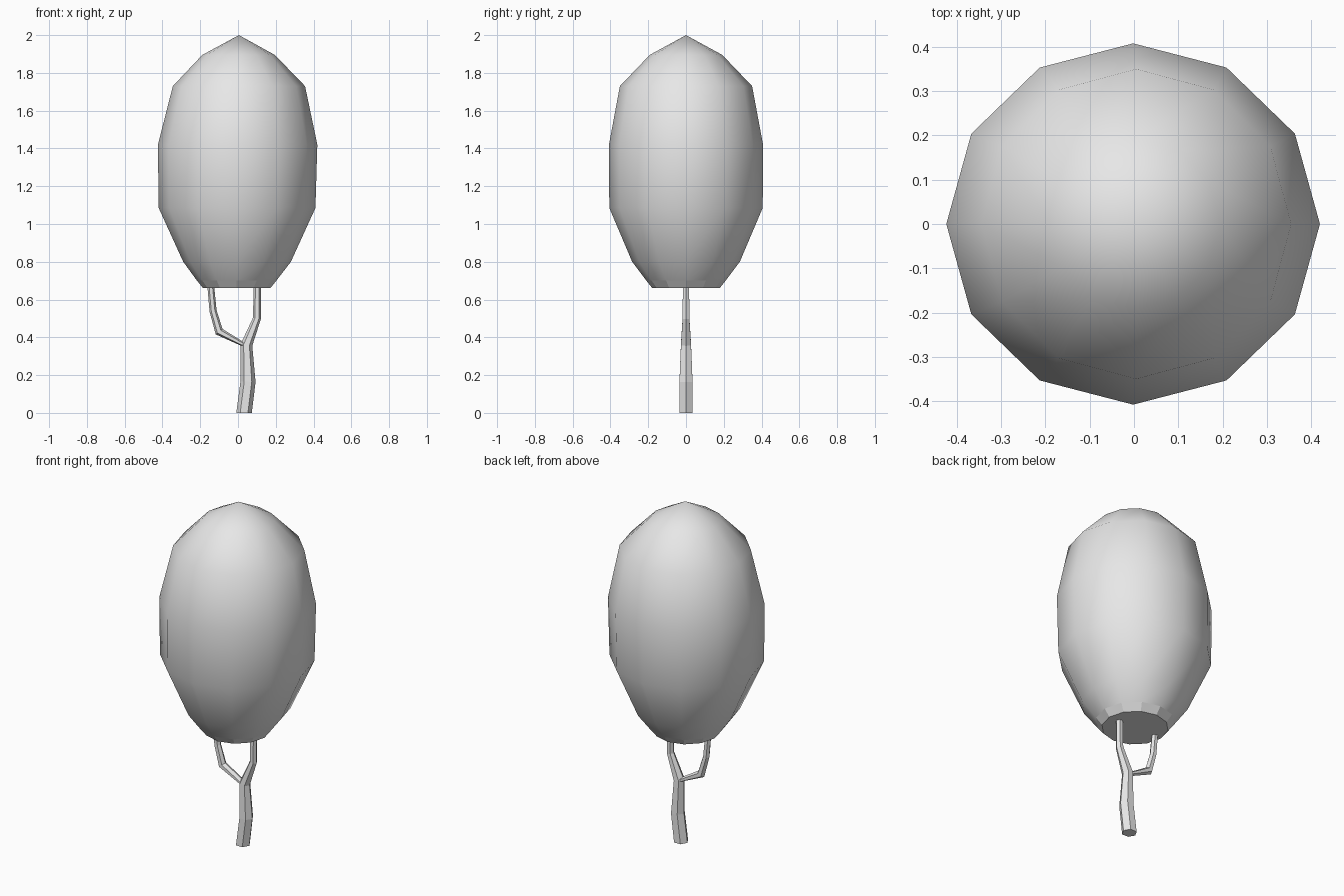
import bpy
import bmesh
from math import cos, sin, pi
from mathutils import Vector

cube = bpy.data.objects.get("Cube")
if cube:
    bpy.data.objects.remove(cube, do_unlink=True)

grey = bpy.data.materials.new("light_grey")
grey.use_nodes = True
grey.diffuse_color = (0.8, 0.8, 0.8, 1)
grey.node_tree.nodes["Principled BSDF"].inputs["Base Color"].default_value = (0.8, 0.8, 0.8, 1)


def finish(bm, name):
    bmesh.ops.recalc_face_normals(bm, faces=bm.faces)
    mesh = bpy.data.meshes.new(name)
    bm.to_mesh(mesh)
    bm.free()
    mesh.materials.append(grey)
    obj = bpy.data.objects.new(name, mesh)
    bpy.context.collection.objects.link(obj)
    return obj


def bridge(bm, a, b, smooth=False):
    n = len(a)
    for i in range(n):
        j = (i + 1) % n
        bm.faces.new((a[i], a[j], b[j], b[i])).smooth = smooth


def branch(name, points, sides=6):
    """Tapered hexagonal limb through (x, z, radius) points, mitred at the bends."""
    bm = bmesh.new()
    path = [Vector((x, 0, z)) for x, z, r in points]
    rings = []
    for k, (x, z, r) in enumerate(points):
        ahead = (path[min(k + 1, len(path) - 1)] - path[k]).normalized()
        behind = (path[k] - path[max(k - 1, 0)]).normalized()
        along = (ahead + behind).normalized()
        if k == 0 or k == len(path) - 1:
            along = Vector((0, 0, 1))
        across = Vector((along.z, 0, -along.x))
        rings.append([bm.verts.new(path[k] + across * r * cos(2 * pi * i / sides)
                                   + Vector((0, r * sin(2 * pi * i / sides), 0)))
                      for i in range(sides)])
    for a, b in zip(rings, rings[1:]):
        bridge(bm, a, b)
    bm.faces.new(rings[0])
    bm.faces.new(rings[-1])
    return finish(bm, name)


# Crown: twelve-sided egg, smooth above a flat-faced rim and base
# (centre x, z, radius along x, radius along y)
profile = [(-0.007, 0.66, 0.178, 0.178), (-0.007, 0.70, 0.21, 0.21),
           (-0.005, 0.80, 0.285, 0.285), (-0.005, 1.085, 0.415, 0.406),
           (-0.002, 1.42, 0.422, 0.408), (0.005, 1.73, 0.35, 0.35),
           (0.003, 1.895, 0.192, 0.192)]
SIDES = 12
bm = bmesh.new()
rings = [[bm.verts.new((cx + rx * cos(2 * pi * i / SIDES), ry * sin(2 * pi * i / SIDES), z))
          for i in range(SIDES)] for cx, z, rx, ry in profile]
for k in range(len(rings) - 1):
    bridge(bm, rings[k], rings[k + 1], smooth=k > 0)
tip = bm.verts.new((0.005, 0, 2))
for i in range(SIDES):
    bm.faces.new((rings[-1][i], rings[-1][(i + 1) % SIDES], tip)).smooth = True
bm.faces.new(rings[0])
finish(bm, "crown")

# Trunk running into the left branch, with the right branch forking off
branch("trunk", [(0.032, 0, 0.041), (0.053, 0.165, 0.04), (0.045, 0.36, 0.031),
                 (0.1, 0.5, 0.021), (0.102, 0.68, 0.019)])
branch("right_branch", [(0.04, 0.355, 0.022), (-0.1, 0.43, 0.023),
                        (-0.132, 0.54, 0.019), (-0.145, 0.68, 0.018)])
